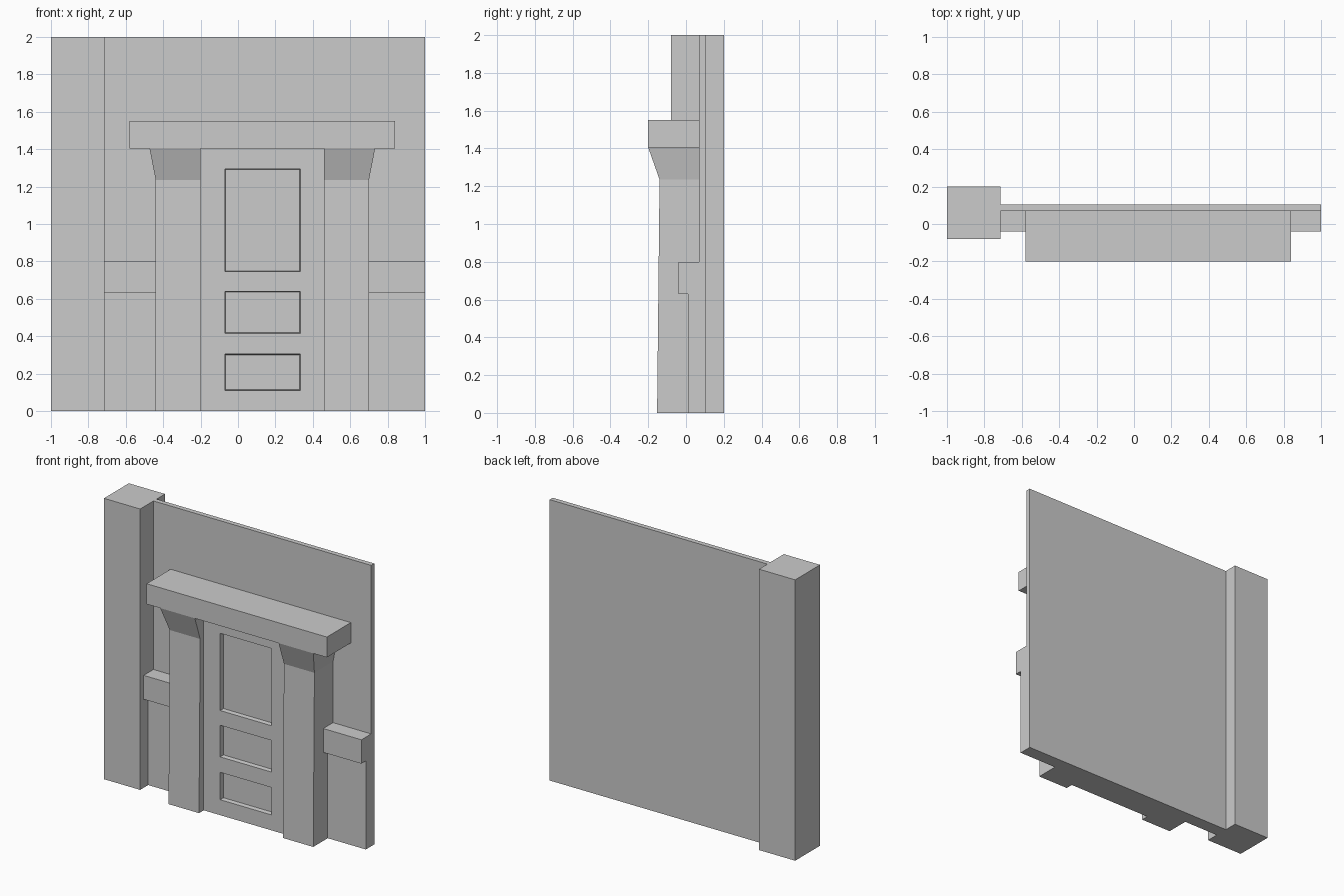
import bpy, bmesh
from mathutils import Vector

cube = bpy.data.objects.get("Cube")
if cube:
    bpy.data.objects.remove(cube, do_unlink=True)

GREY = (0.6, 0.6, 0.6, 1.0)
grey = bpy.data.materials.new("plain_grey")
grey.use_nodes = True
grey.diffuse_color = GREY
grey.node_tree.nodes["Principled BSDF"].inputs["Base Color"].default_value = GREY


def finish(name, bm):
    bmesh.ops.recalc_face_normals(bm, faces=bm.faces)
    mesh = bpy.data.meshes.new(name)
    bm.to_mesh(mesh)
    bm.free()
    mesh.materials.append(grey)
    obj = bpy.data.objects.new(name, mesh)
    bpy.context.collection.objects.link(obj)
    return obj


def loft(levels):
    """Stack of rectangles (x0, x1, y0, y1, z) joined into a closed solid."""
    bm = bmesh.new()
    rings = [[bm.verts.new((x, y, z)) for x, y in ((x0, y0), (x1, y0), (x1, y1), (x0, y1))]
             for x0, x1, y0, y1, z in levels]
    for low, high in zip(rings, rings[1:]):
        for i in range(4):
            j = (i + 1) % 4
            bm.faces.new((low[i], low[j], high[j], high[i]))
    bm.faces.new(rings[0][::-1])
    bm.faces.new(rings[-1])
    bmesh.ops.recalc_face_normals(bm, faces=bm.faces)
    return bm


def box(name, x0, x1, y0, y1, z0, z1):
    return finish(name, loft([(x0, x1, y0, y1, z0), (x0, x1, y0, y1, z1)]))


WALL = 0.07            # front plane of the wall
MID = 0.13             # centre line of the doorway
INNER, OUTER = 0.33, 0.57

# Wall and corner pillar
box("back_wall", -0.72, 1.0, WALL, 0.105, 0, 2)
box("corner_pillar", -1.0, -0.715, -0.08, 0.2, 0, 2)

# Low wall and rail on each side of the doorway
for side, x0, x1 in (("right", -0.715, MID - OUTER), ("left", MID + OUTER, 1.0)):
    box(side + "_low_wall", x0, x1, 0.01, WALL, 0, 0.63)
    box(side + "_rail", x0, x1, -0.04, WALL, 0.63, 0.8)

# Door posts, slightly tapered, flaring into a bracket at the top
for side, s in (("right", -1), ("left", 1)):
    levels = []
    for outer, front, z in ((OUTER, -0.153, 0), (OUTER, -0.14, 1.235), (OUTER + 0.033, -0.2, 1.405)):
        a, b = sorted((MID + s * INNER, MID + s * outer))
        levels.append((a, b, front, WALL, z))
    finish(side + "_door_post", loft(levels))

# Lintel
box("lintel", -0.58, 0.84, -0.2, WALL, 1.405, 1.55)

# Door with three sunken panels
DOOR_FRONT = -0.10
panels = ((0.11, 0.305), (0.415, 0.64), (0.745, 1.295))
px0, px1 = -0.07, 0.333
bm = loft([(MID - INNER, MID + INNER, DOOR_FRONT, WALL, z) for z in (0, 1.405)])
cuts = [((x, 0, 0), (1, 0, 0)) for x in (px0, px1)]
cuts += [((0, 0, z), (0, 0, 1)) for panel in panels for z in panel]
for co, no in cuts:
    bmesh.ops.bisect_plane(bm, geom=bm.verts[:] + bm.edges[:] + bm.faces[:],
                           plane_co=Vector(co), plane_no=Vector(no))
sunken = []
for f in bm.faces:
    c = f.calc_center_median()
    if abs(c.y - DOOR_FRONT) < 0.001 and px0 < c.x < px1 and any(a < c.z < b for a, b in panels):
        sunken.append(f)
bmesh.ops.inset_individual(bm, faces=sunken, thickness=0.006, depth=0)
for v in {v for f in sunken for v in f.verts}:
    v.co.y = DOOR_FRONT + 0.03
finish("door", bm)
